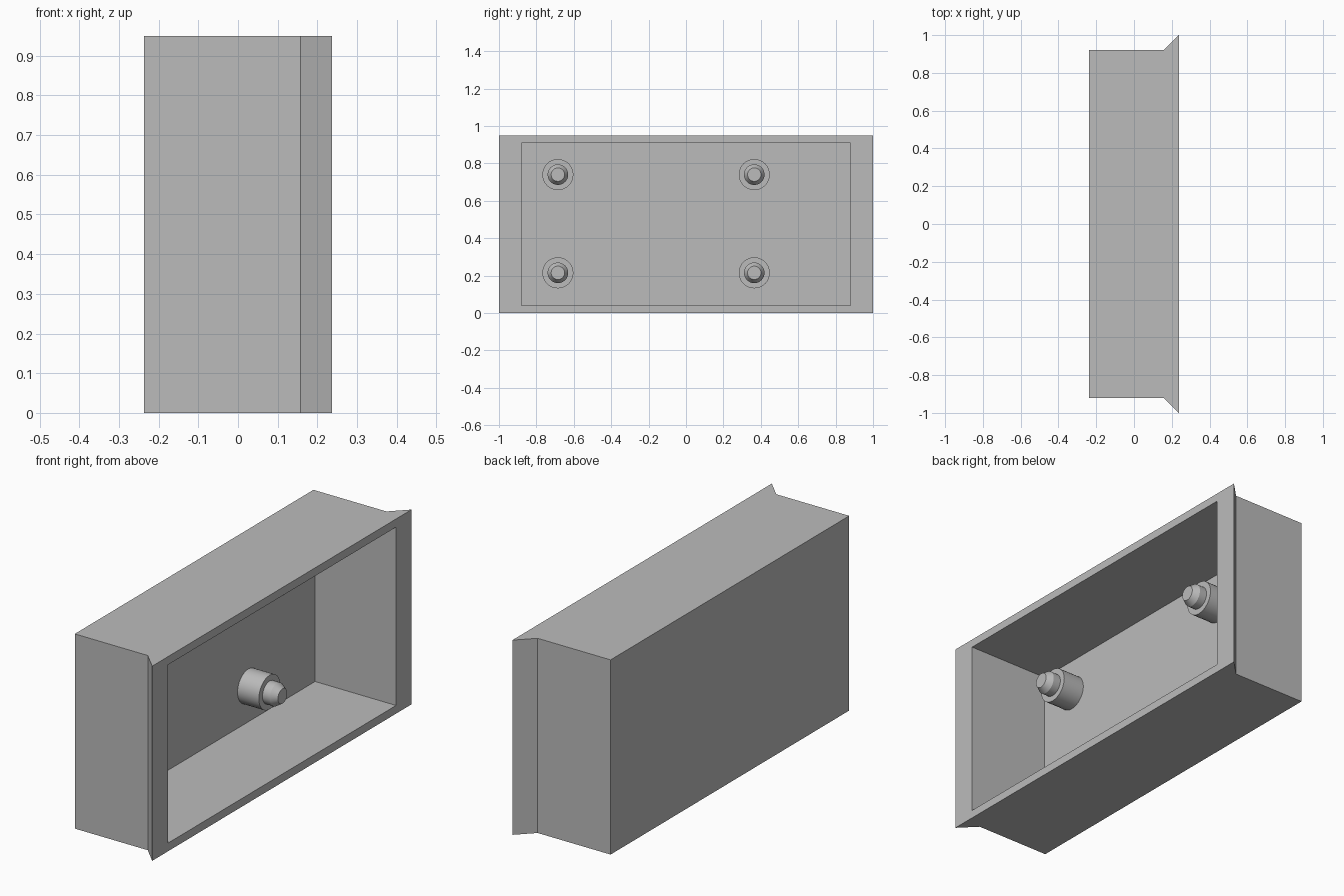
import bpy, bmesh, math
from mathutils import Matrix

old = bpy.data.objects.get("Cube")
if old:
    bpy.data.objects.remove(old, do_unlink=True)

GREY = (0.5, 0.5, 0.5, 1)
grey = bpy.data.materials.new("matte grey")
grey.use_nodes = True
grey.diffuse_color = GREY
grey.node_tree.nodes["Principled BSDF"].inputs["Base Color"].default_value = GREY

HEIGHT, BACK, FLARE, RIM, FLOOR = 0.95, -0.237, 0.157, 0.237, -0.2
HALF, HALF_RIM, HALF_OPENING, WALL = 0.92, 1.0, 0.88, 0.04


def add_object(name, bm):
    bmesh.ops.recalc_face_normals(bm, faces=bm.faces)
    mesh = bpy.data.meshes.new(name)
    bm.to_mesh(mesh)
    bm.free()
    mesh.materials.append(grey)
    ob = bpy.data.objects.new(name, mesh)
    bpy.context.collection.objects.link(ob)
    return ob


# Open box: flared outline raised to full height, then hollowed from the rim side
bm = bmesh.new()
half = [(BACK, HALF), (FLARE, HALF), (RIM, HALF_RIM)]
outline = half + [(x, -y) for x, y in reversed(half)]
base = bm.faces.new([bm.verts.new((x, y, 0)) for x, y in outline])
top = bmesh.ops.extrude_face_region(bm, geom=[base])["geom"]
for v in top:
    if isinstance(v, bmesh.types.BMVert):
        v.co.z = HEIGHT
bm.normal_update()
bmesh.ops.recalc_face_normals(bm, faces=bm.faces)
opening = max(bm.faces, key=lambda f: f.calc_center_median().x)
bmesh.ops.inset_individual(bm, faces=[opening], thickness=WALL)
for v in opening.verts:
    v.co.y = math.copysign(HALF_OPENING, v.co.y)
    v.co.z = WALL if v.co.z < HEIGHT / 2 else HEIGHT - WALL
floor = bmesh.ops.extrude_discrete_faces(bm, faces=[opening])["faces"][0]
for v in floor.verts:
    v.co.x = FLOOR
add_object("open_box", bm)


# Stepped pegs: turned profile of (radius, distance along x)
PROFILE = [(0.083, FLOOR), (0.083, -0.085), (0.055, -0.085),
           (0.055, -0.045), (0.036, -0.015)]


def add_peg(name, y, z, sides=32):
    bm = bmesh.new()
    rings = []
    for r, x in PROFILE:
        angles = [math.tau * i / sides for i in range(sides)]
        rings.append([bm.verts.new((x, y + r * math.cos(a), z + r * math.sin(a)))
                      for a in angles])
    for a, b in zip(rings, rings[1:]):
        for i in range(sides):
            j = (i + 1) % sides
            bm.faces.new((a[i], a[j], b[j], b[i]))
    bm.faces.new(rings[-1])
    bm.faces.new(rings[0])
    ob = add_object(name, bm)
    bpy.ops.object.select_all(action="DESELECT")
    ob.select_set(True)
    bpy.context.view_layer.objects.active = ob
    bpy.ops.object.shade_smooth_by_angle(angle=math.radians(25))


for level, z in (("lower", 0.215), ("upper", 0.74)):
    for end, y in (("front", -0.685), ("back", 0.365)):
        add_peg(f"{level}_{end}_peg", y, z)
